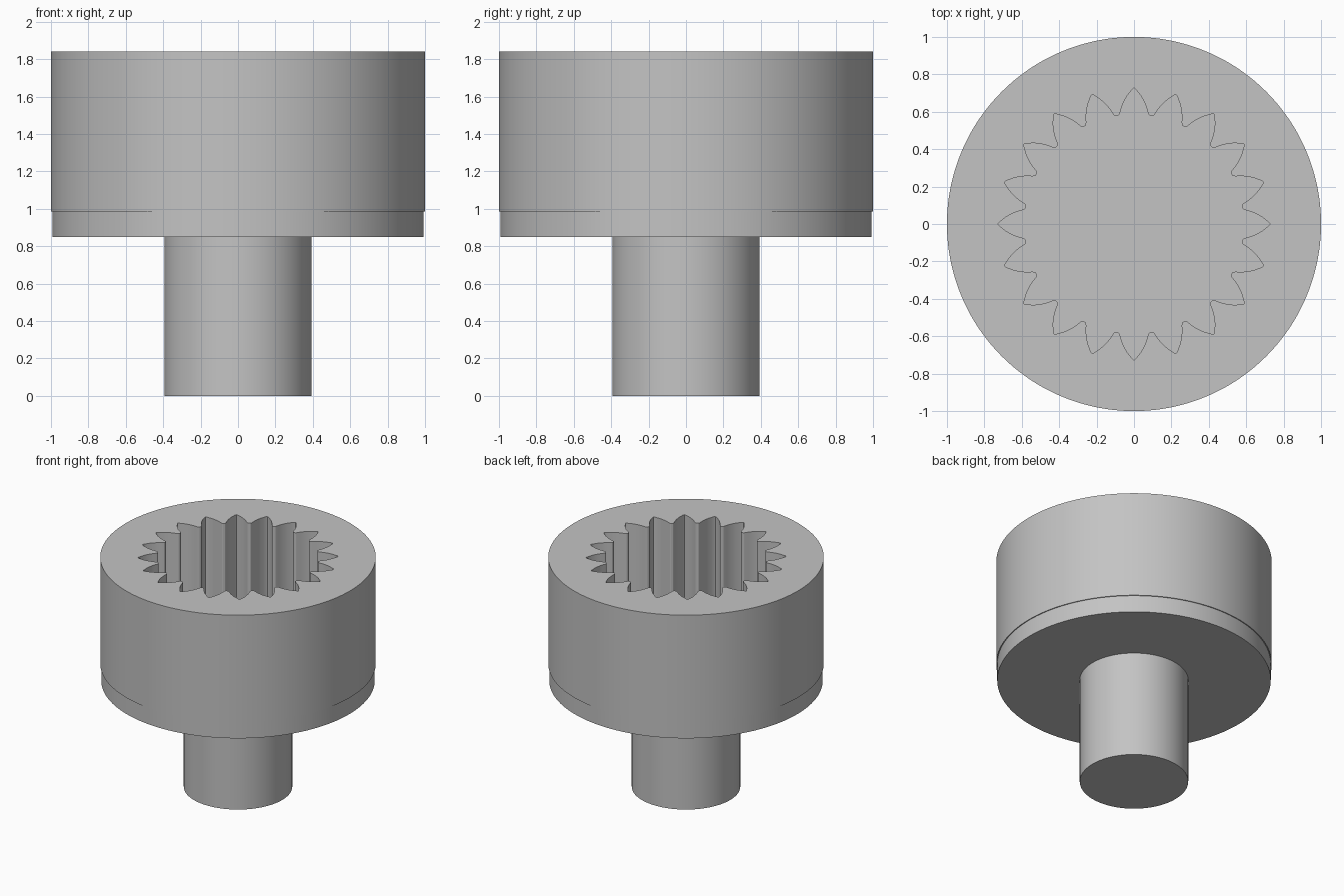
import bpy, bmesh
from math import sin, cos, pi, radians

if "Cube" in bpy.data.objects:
    bpy.data.objects.remove(bpy.data.objects["Cube"], do_unlink=True)

grey = bpy.data.materials.new("steel grey")
grey.use_nodes = True
COLOUR = (0.55, 0.55, 0.55, 1)
grey.diffuse_color = COLOUR
grey.node_tree.nodes["Principled BSDF"].inputs["Base Color"].default_value = COLOUR


def finish(obj, name):
    obj.name = name
    obj.data.name = name
    obj.data.materials.append(grey)
    bpy.ops.object.select_all(action="DESELECT")
    obj.select_set(True)
    bpy.context.view_layer.objects.active = obj
    bpy.ops.object.shade_smooth_by_angle(angle=radians(25))


def cylinder(name, radius, bottom, top, sides=96):
    bpy.ops.mesh.primitive_cylinder_add(vertices=sides, radius=radius, depth=top - bottom,
                                        location=(0, 0, (bottom + top) / 2))
    finish(bpy.context.object, name)


# Half of one tooth space: (degrees from the groove centre, radius)
FLANK = [(0, 0.727), (0.7, 0.721), (1.8, 0.704), (3, 0.687), (4.1, 0.668),
         (5.3, 0.645), (6.4, 0.62), (7.1, 0.601), (7.7, 0.59), (8.4, 0.586)]
TEETH = 20


def gear_outline():
    """Grooves repeated around the circle, each mirrored about its centre."""
    space = [(-a, r) for a, r in reversed(FLANK[1:])] + FLANK
    return [(radians(a + i * 360 / TEETH), r) for i in range(TEETH) for a, r in space]


# Internally toothed ring, as four loops joined by quads
def toothed_ring(name, radius, bottom, top):
    outline = gear_outline()
    count = len(outline)
    bm = bmesh.new()

    def loop(z, inner):
        verts = []
        for i, (a, r) in enumerate(outline):
            if not inner:
                a, r = 2 * pi * (i - len(FLANK) + 1) / count, radius
            verts.append(bm.verts.new((r * cos(a), r * sin(a), z)))
        return verts

    loops = [loop(bottom, False), loop(top, False), loop(top, True), loop(bottom, True)]
    for k in range(4):
        a, b = loops[k], loops[(k + 1) % 4]
        for i in range(count):
            j = (i + 1) % count
            bm.faces.new((a[i], a[j], b[j], b[i]))
    bmesh.ops.recalc_face_normals(bm, faces=bm.faces)
    mesh = bpy.data.meshes.new(name)
    bm.to_mesh(mesh)
    bm.free()
    obj = bpy.data.objects.new(name, mesh)
    bpy.context.collection.objects.link(obj)
    finish(obj, name)


# Shaft, base plate closing the bore, and ring
cylinder("shaft", 0.394, 0, 0.85)
cylinder("base_plate", 0.993, 0.85, 0.985, 160)
toothed_ring("toothed_ring", 1.0, 0.985, 1.84)
